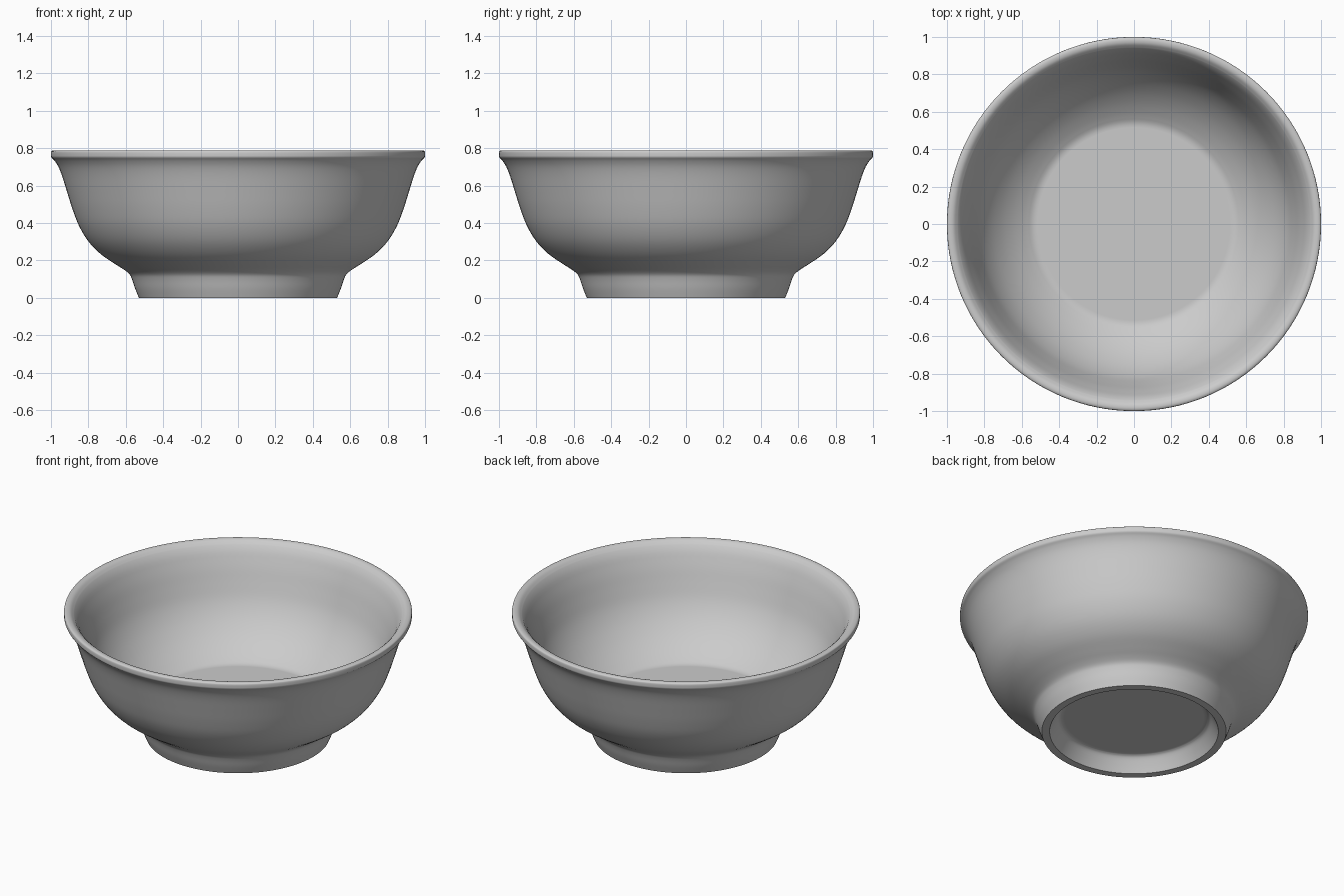
import bpy, bmesh, math
from mathutils import Vector

cube = bpy.data.objects.get("Cube")
if cube:
    bpy.data.objects.remove(cube, do_unlink=True)

SEGMENTS = 128


def smooth_run(points, steps=4):
    """Catmull-Rom curve through (radius, height) points."""
    p = [Vector(q) for q in points]
    p = [2 * p[0] - p[1]] + p + [2 * p[-1] - p[-2]]
    out = []
    for a, b, c, d in zip(p, p[1:], p[2:], p[3:]):
        for i in range(steps):
            t = i / steps
            out.append(0.5 * (2 * b + (c - a) * t + (2 * a - 5 * b + 4 * c - d) * t ** 2
                              + (3 * b - a - 3 * c + d) * t ** 3))
    return out + [p[-2]]


# Runs of the cross-section, from the underside round to the inner floor
recess = [Vector((0, 0.092)), Vector((0.40, 0.092))] + smooth_run(
    [(0.42, 0.092), (0.438, 0.08), (0.462, 0.042), (0.485, 0)])
foot_and_body = smooth_run(
    [(0.53, 0), (0.55, 0.05), (0.566, 0.098), (0.58, 0.126), (0.61, 0.151), (0.66, 0.183),
     (0.735, 0.235), (0.80, 0.302), (0.85, 0.385), (0.885, 0.475), (0.915, 0.57),
     (0.94, 0.65), (0.96, 0.70), (0.98, 0.732), (0.997, 0.75)])
rim = smooth_run([(1.0, 0.756), (1.0, 0.776), (0.996, 0.785), (0.982, 0.789),
                  (0.962, 0.784), (0.94, 0.765)])
inside = smooth_run(
    [(0.918, 0.725), (0.885, 0.645), (0.855, 0.56), (0.82, 0.47), (0.773, 0.39),
     (0.715, 0.32), (0.655, 0.265), (0.595, 0.222), (0.55, 0.196)])
floor = [Vector((0.53, 0.19)), Vector((0.515, 0.19)), Vector((0, 0.19))]

# Turn the cross-section around the upright axis
bm = bmesh.new()
verts = [bm.verts.new((p.x, 0, p.y)) for p in recess + foot_and_body + rim + inside + floor]
edges = [bm.edges.new(pair) for pair in zip(verts, verts[1:])]
bmesh.ops.spin(bm, geom=verts + edges, cent=(0, 0, 0), axis=(0, 0, 1),
               angle=math.tau, steps=SEGMENTS)
bmesh.ops.remove_doubles(bm, verts=bm.verts[:], dist=0.0002)
bmesh.ops.recalc_face_normals(bm, faces=bm.faces[:])
mesh = bpy.data.meshes.new("bowl")
bm.to_mesh(mesh)
bm.free()

# Plain grey glaze
glaze = bpy.data.materials.new("grey_glaze")
colour = (0.6, 0.6, 0.6, 1)
glaze.use_nodes = True
glaze.diffuse_color = colour
glaze.node_tree.nodes["Principled BSDF"].inputs["Base Color"].default_value = colour
mesh.materials.append(glaze)

bowl = bpy.data.objects.new("bowl", mesh)
bpy.context.collection.objects.link(bowl)
bpy.ops.object.select_all(action="DESELECT")
bowl.select_set(True)
bpy.context.view_layer.objects.active = bowl
bpy.ops.object.shade_smooth_by_angle(angle=math.radians(40))
